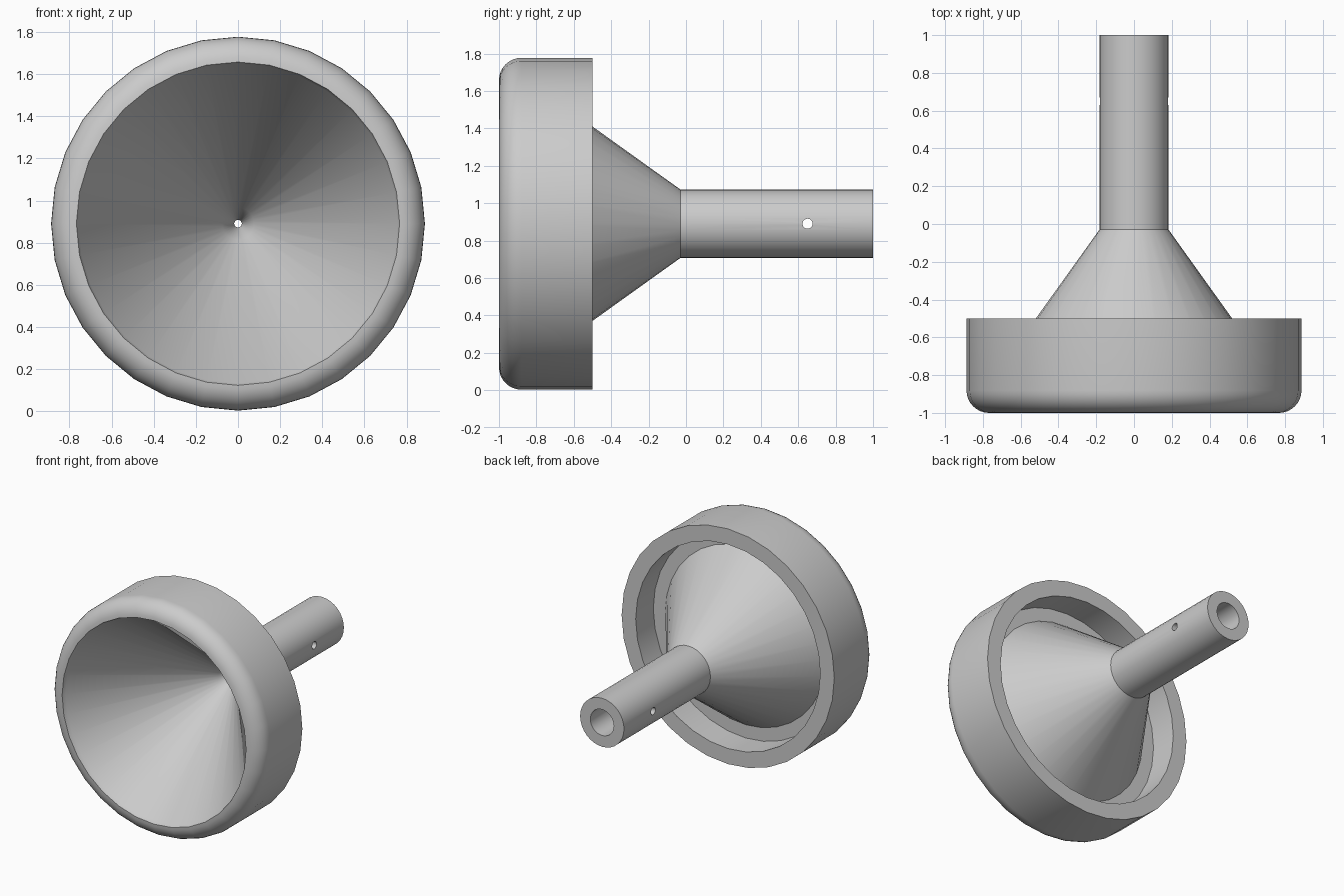
import bpy, bmesh
from math import sin, cos, pi, radians

if "Cube" in bpy.data.objects:
    bpy.data.objects.remove(bpy.data.objects["Cube"])

SEGS = 32
AXIS_Z = 0.89


def lathe(name, profile):
    """Revolve a closed (y, radius) profile about the horizontal axis."""
    bm = bmesh.new()
    rings = []
    for y, r in profile:
        rings.append([bm.verts.new((r * sin(2 * pi * i / SEGS), y,
                                    AXIS_Z + r * cos(2 * pi * i / SEGS)))
                      for i in range(SEGS)])
    for a, b in zip(rings, rings[1:] + rings[:1]):
        for i in range(SEGS):
            j = (i + 1) % SEGS
            bm.faces.new((a[i], a[j], b[j], b[i]))
    bmesh.ops.recalc_face_normals(bm, faces=bm.faces)
    mesh = bpy.data.meshes.new(name)
    bm.to_mesh(mesh)
    bm.free()
    obj = bpy.data.objects.new(name, mesh)
    bpy.context.collection.objects.link(obj)
    return obj


# Rounded front lip of the rim
lip = [(-0.88 - 0.12 * cos(a), 0.767 + 0.12 * sin(a))
       for a in (pi / 2 * i / 8 for i in range(9))]

profile = lip + [
    (-0.50, 0.887), (-0.50, 0.77),    # rim back edge
    (-0.71, 0.77), (-0.71, 0.67),     # recess behind the rim
    (-0.03, 0.183), (1.00, 0.183),    # outer cone and stem
    (1.00, 0.098), (0.15, 0.098),     # stem bore
    (0.15, 0.018), (0.00, 0.018),     # narrow throat
    (-0.13, 0.076), (-0.97, 0.757),   # throat taper and inner cone
]
funnel = lathe("funnel_body", profile)

# Cross hole through the stem
bpy.ops.mesh.primitive_cylinder_add(vertices=24, radius=0.027, depth=0.6,
                                    location=(0, 0.65, AXIS_Z),
                                    rotation=(0, pi / 2, 0))
cutter = bpy.context.object
cutter.name = "stem_hole_cutter"
cutter.hide_render = True

bpy.ops.object.select_all(action='DESELECT')
funnel.select_set(True)
bpy.context.view_layer.objects.active = funnel
hole = funnel.modifiers.new("stem_hole", 'BOOLEAN')
hole.operation = 'DIFFERENCE'
hole.solver = 'EXACT'
hole.object = cutter
bpy.ops.object.modifier_apply(modifier=hole.name)
bpy.data.objects.remove(cutter)

bpy.ops.object.shade_smooth_by_angle(angle=radians(30))
